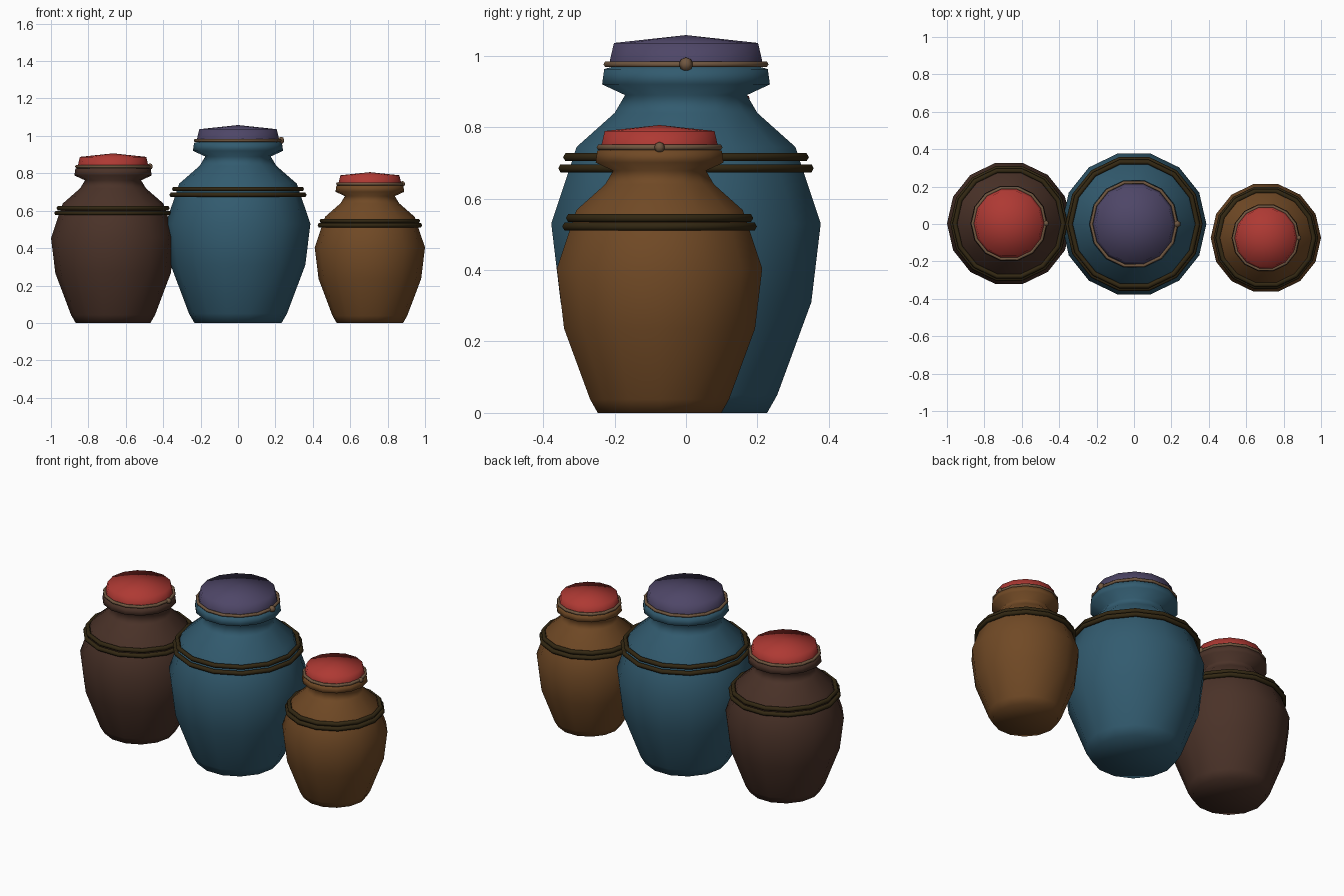
import bpy
import bmesh
from math import cos, sin, pi

SIDES = 14

cube = bpy.data.objects.get("Cube")
if cube:
    bpy.data.objects.remove(cube, do_unlink=True)


def material(name, rgb):
    """Flat material from 0-255 display values, stored as linear."""
    lin = [((c / 255 + 0.055) / 1.055) ** 2.4 for c in rgb] + [1.0]
    mat = bpy.data.materials.new(name)
    mat.use_nodes = True
    mat.diffuse_color = lin
    mat.node_tree.nodes["Principled BSDF"].inputs["Base Color"].default_value = lin
    return mat


blue = material("blue glaze", (50, 91, 111))
brown = material("dark brown clay", (74, 50, 40))
ochre = material("ochre clay", (112, 73, 37))
purple = material("purple cloth", (78, 70, 103))
red = material("red cloth", (174, 57, 51))
rope_mat = material("dark rope", (50, 39, 18))
twine_mat = material("pale twine", (112, 87, 64))


def finish(name, bm, mat, location):
    bmesh.ops.recalc_face_normals(bm, faces=bm.faces)
    mesh = bpy.data.meshes.new(name)
    bm.to_mesh(mesh)
    bm.free()
    mesh.materials.append(mat)
    mesh.shade_smooth()
    obj = bpy.data.objects.new(name, mesh)
    obj.location = location
    bpy.context.collection.objects.link(obj)


def lathe(name, profile, mat, location, closed=False):
    """Spin (radius, z) points; cap both ends, or join them into a ring."""
    bm = bmesh.new()
    rings = []
    for r, z in profile:
        if r == 0:
            rings.append([bm.verts.new((0, 0, z))] * SIDES)
        else:
            rings.append([bm.verts.new((r * cos(2 * pi * i / SIDES),
                                        r * sin(2 * pi * i / SIDES), z))
                          for i in range(SIDES)])
    pairs = list(zip(rings, rings[1:]))
    if closed:
        pairs.append((rings[-1], rings[0]))
    for a, b in pairs:
        for i in range(SIDES):
            j = (i + 1) % SIDES
            corners = dict.fromkeys((a[i], a[j], b[j], b[i]))
            bm.faces.new(list(corners))
    finish(name, bm, mat, location)


def ring(name, radius, z, thickness, mat, location):
    section = [(radius + thickness * cos(k * pi / 3), z + thickness * sin(k * pi / 3))
               for k in range(6)]
    lathe(name, section, mat, location, closed=True)


BODY = [(0, 0), (0.233, 0), (0.262, 0.05), (0.36, 0.31), (0.387, 0.53),
        (0.314, 0.745), (0.205, 0.84), (0.175, 0.89), (0.241, 0.92),
        (0.235, 0.963), (0.2, 0.972), (0, 0.972)]
LID = [(0, 0.968), (0.222, 0.968), (0.219, 0.985), (0.207, 1.036), (0, 1.058)]


def jar(prefix, s, location, clay, cloth):
    def scaled(points):
        return [(r * s, z * s) for r, z in points]

    lathe(prefix + "_jar_body", scaled(BODY), clay, location)
    lathe(prefix + "_jar_lid", scaled(LID), cloth, location)

    # Two ropes standing slightly off the shoulder
    ring(prefix + "_upper_rope", 0.353 * s - 0.013, 0.716 * s, 0.013, rope_mat, location)
    ring(prefix + "_lower_rope", 0.367 * s - 0.013, 0.685 * s, 0.013, rope_mat, location)

    # Twine tied round the lid, with a knot on the left side
    ring(prefix + "_lid_twine", 0.236 * s - 0.008, 0.976 * s, 0.009, twine_mat, location)
    bm = bmesh.new()
    bmesh.ops.create_uvsphere(bm, u_segments=6, v_segments=4, radius=0.02 * s)
    x, y, z = location
    finish(prefix + "_twine_knot", bm, twine_mat, (x + 0.23 * s, y, z + 0.976 * s))


jar("large_blue", 1.0, (0, 0, 0), blue, purple)
jar("medium_brown", 0.857, (-0.668, 0.003, 0), brown, red)
jar("small_ochre", 0.762, (0.705, -0.074, 0), ochre, red)
